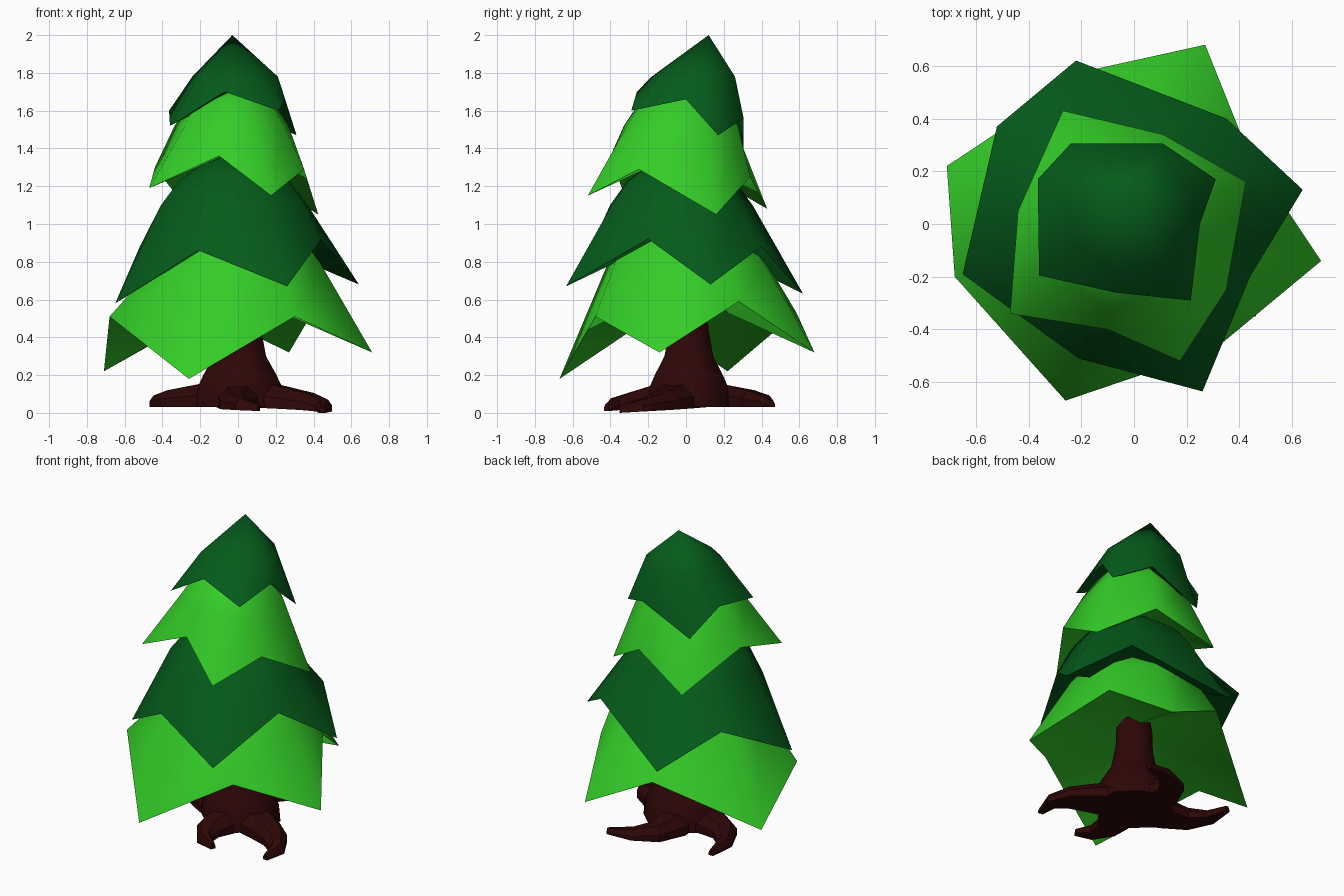
import bpy, bmesh
from math import cos, sin, pi
from mathutils import Vector

if "Cube" in bpy.data.objects:
    bpy.data.objects.remove(bpy.data.objects["Cube"], do_unlink=True)


def material(name, rgb):
    m = bpy.data.materials.new(name)
    m.use_nodes = True
    m.diffuse_color = (*rgb, 1)
    bsdf = next(n for n in m.node_tree.nodes if n.type == "BSDF_PRINCIPLED")
    bsdf.inputs["Base Color"].default_value = (*rgb, 1)
    bsdf.inputs["Roughness"].default_value = 0.9
    return m


light_green = material("light_green", (0.034, 0.61, 0.021))
dark_green = material("dark_green", (0.0015, 0.105, 0.011))
bark = material("dark_brown_bark", (0.027, 0.002, 0.002))


def finish(name, bm, mat, angle):
    bmesh.ops.recalc_face_normals(bm, faces=bm.faces)
    mesh = bpy.data.meshes.new(name)
    bm.to_mesh(mesh)
    bm.free()
    mesh.materials.append(mat)
    ob = bpy.data.objects.new(name, mesh)
    bpy.context.collection.objects.link(ob)
    bpy.ops.object.select_all(action="DESELECT")
    ob.select_set(True)
    bpy.context.view_layer.objects.active = ob
    bpy.ops.object.shade_smooth_by_angle(angle=angle)


def bridge(bm, a, b):
    for i in range(len(a)):
        j = (i + 1) % len(a)
        bm.faces.new((a[i], a[j], b[j], b[i]))


def fan(bm, ring, point):
    tip = bm.verts.new(point)
    for i in range(len(ring)):
        bm.faces.new((ring[i], ring[(i + 1) % len(ring)], tip))


def skirt(name, mat, centre, rim, rings, apex, inner_z):
    """Foliage tier: zigzag rim, narrowing rings, peak and a hollowed underside."""
    bm = bmesh.new()
    c = Vector(centre)
    rim_verts = [bm.verts.new(p) for p in rim]
    below = rim_verts
    for z, r in rings:
        ring = []
        for p in rim:
            d = (Vector(p[:2]) - c).normalized() * r + c
            ring.append(bm.verts.new((d.x, d.y, z)))
        bridge(bm, below, ring)
        below = ring
    fan(bm, below, apex)
    fan(bm, rim_verts, (c.x, c.y, inner_z))
    finish(name, bm, mat, 1.25)


# Foliage tiers: rim alternates hanging tips and raised notches
skirt("bottom_foliage", light_green, (0, 0),
      [(-.71, .22, .22), (-.68, -.2, .51), (-.26, -.67, .18), (.3, -.48, .51),
       (.71, -.14, .32), (.43, .28, .59), (.27, .68, .32), (-.16, .585, .53)],
      [(.8, .44), (.98, .3)], (0, 0, 1.1), .63)
skirt("lower_middle_foliage", dark_green, (-.02, -.03),
      [(-.65, -.19, .58), (-.21, -.51, .86), (.26, -.635, .67), (.44, -.2, .92),
       (.64, .13, .68), (.35, .4, .88), (-.22, .62, .63), (-.52, .37, .88)],
      [(1.1, .4), (1.23, .3)], (0, 0, 1.45), .96)
skirt("upper_middle_foliage", light_green, (-.025, -.02),
      [(-.47, -.34, 1.19), (-.1, -.4, 1.36), (.175, -.52, 1.15), (.35, -.25, 1.29),
       (.425, .16, 1.05), (.11, .34, 1.25), (-.27, .43, 1.08), (-.44, .05, 1.3)],
      [(1.52, .315), (1.66, .22)], (-.02, .04, 1.77), 1.38)
skirt("top_foliage", dark_green, (-.02, .05),
      [(-.36, -.195, 1.52), (-.07, -.26, 1.7), (.215, -.29, 1.6), (.25, 0, 1.66),
       (.31, .17, 1.47), (.11, .305, 1.56), (-.24, .305, 1.4), (-.365, .17, 1.6)],
      [(1.78, .235)], (-.03, .12, 2), 1.69)

# Trunk: flared octagonal column
bm = bmesh.new()
previous = None
for z, r in [(.03, .25), (.14, .24), (.2, .21), (.3, .15), (.45, .12), (.75, .11)]:
    ring = [bm.verts.new((.01 + r * cos((i + .5) * pi / 4),
                          .015 + .93 * r * sin((i + .5) * pi / 4), z)) for i in range(8)]
    if previous:
        bridge(bm, previous, ring)
    else:
        bm.faces.new(ring)
    previous = ring
bm.faces.new(previous)
finish("trunk", bm, bark, 0.85)


def root(name, path, floor):
    """Tapered flat-bottomed root following a ground path."""
    bm = bmesh.new()
    pts = [Vector((x, y, 0)) for x, y in path]
    previous = None
    last = len(pts) - 1
    for i, p in enumerate(pts):
        t = i / last
        along = (pts[min(i + 1, last)] - pts[max(i - 1, 0)]).normalized()
        side = Vector((-along.y, along.x, 0)) * (.12 * (1 - t) + .016)
        base = .03 + (floor - .03) * t
        top = base + .11 * (1 - t) + .035
        ring = [bm.verts.new((*(p + side * s).xy, z))
                for s, z in ((-1, base), (1, base), (1, (base + top) / 2),
                             (.5, top), (-.5, top), (-1, (base + top) / 2))]
        if previous:
            bridge(bm, previous, ring)
        else:
            bm.faces.new(ring)
        previous = ring
    bm.faces.new(previous)
    finish(name, bm, bark, 0.5)


# Roots: each spreads outward and hooks sideways at the tip
root("left_root", [(.08, -.02), (.24, -.08), (.38, -.15), (.455, -.24), (.445, -.35)], 0)
root("front_root", [(.02, -.05), (0, -.18), (-.02, -.29), (.02, -.38), (.11, -.42)], .01)
root("right_root", [(-.08, .02), (-.22, .04), (-.35, .09), (-.425, .2), (-.435, .36)], .03)
root("back_root", [(0, .08), (-.04, .22), (-.01, .34), (.1, .42), (.26, .455)], .03)
